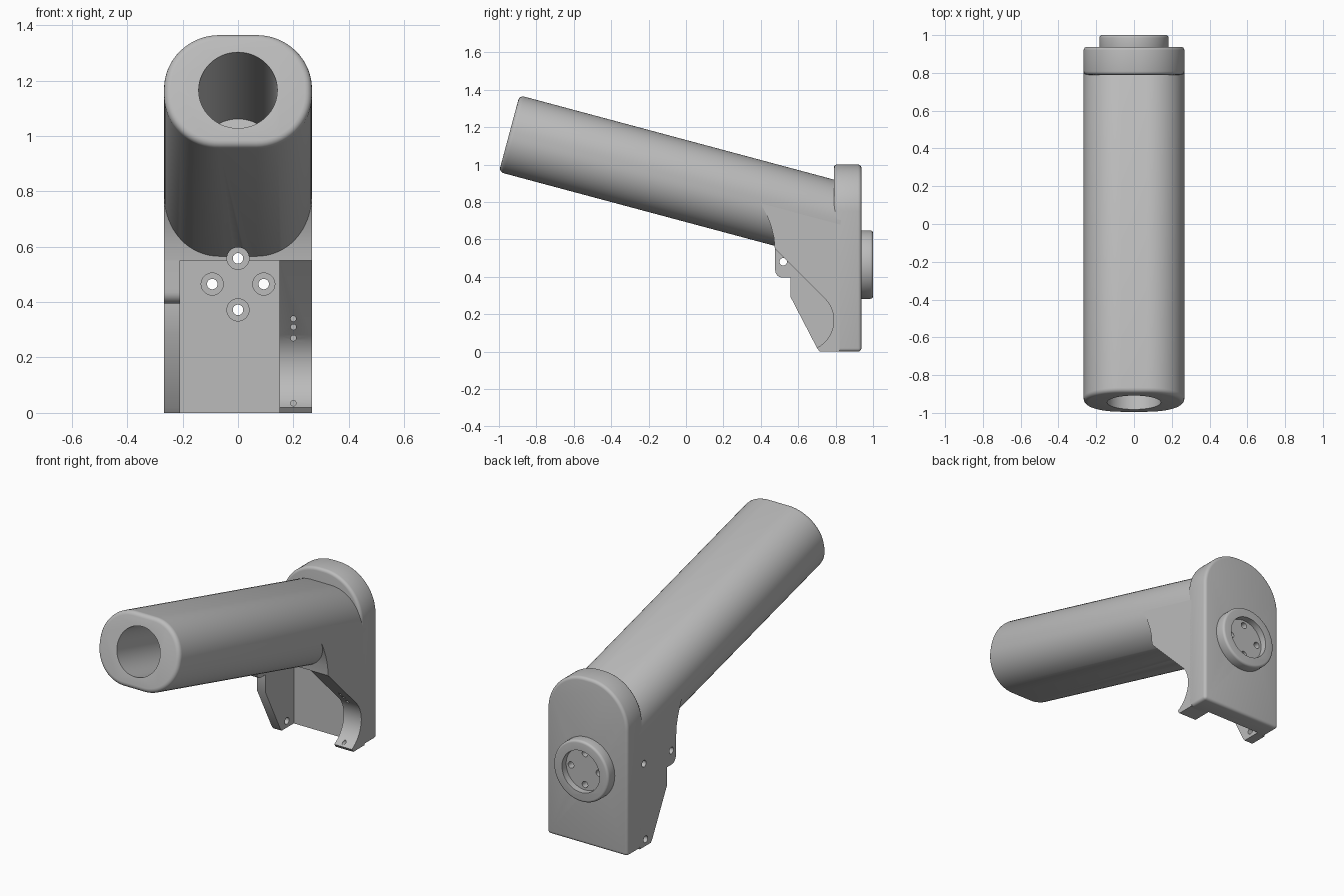
import bpy, bmesh
from math import sin, cos, pi, radians
from mathutils import Vector, Matrix

cube = bpy.data.objects.get("Cube")
if cube:
    bpy.data.objects.remove(cube)

grey = bpy.data.materials.new("plain grey")
grey.use_nodes = True
grey.diffuse_color = (0.5, 0.5, 0.5, 1)
grey.node_tree.nodes["Principled BSDF"].inputs["Base Color"].default_value = (0.5, 0.5, 0.5, 1)

HALF = 0.267                      # half width of the whole body
TILT = radians(15)
AXIS = Vector((0, cos(TILT), -sin(TILT)))
UP = Vector((0, sin(TILT), cos(TILT)))
TIP = Vector((0, -0.945, 1.165))  # centre of the arm's open end
X, Y, Z = Vector((1, 0, 0)), Vector((0, 1, 0)), Vector((0, 0, 1))


def prism(name, points, origin, u, v, sweep):
    """Extrude a 2D outline, drawn along u and v, by the sweep vector."""
    bm = bmesh.new()
    face = bm.faces.new([bm.verts.new(origin + u * a + v * b) for a, b in points])
    new = bmesh.ops.extrude_face_region(bm, geom=[face])["geom"]
    bmesh.ops.translate(bm, vec=sweep, verts=[g for g in new if isinstance(g, bmesh.types.BMVert)])
    bmesh.ops.recalc_face_normals(bm, faces=bm.faces)
    mesh = bpy.data.meshes.new(name)
    bm.to_mesh(mesh)
    bm.free()
    mesh.materials.append(grey)
    obj = bpy.data.objects.new(name, mesh)
    bpy.context.collection.objects.link(obj)
    return obj


def arc(cx, cy, r, start, end, n):
    return [(cx + r * cos(radians(start + (end - start) * i / n)),
             cy + r * sin(radians(start + (end - start) * i / n))) for i in range(n + 1)]


def rod(name, centre, r, sweep, u, v, n=48):
    return prism(name, arc(0, 0, r, 0, 360, n)[:-1], Vector(centre), u, v, sweep)


def apply(obj, kind, **settings):
    mod = obj.modifiers.new(kind, kind)
    for key, value in settings.items():
        setattr(mod, key, value)
    bpy.ops.object.select_all(action='DESELECT')
    bpy.context.view_layer.objects.active = obj
    obj.select_set(True)
    bpy.ops.object.modifier_apply(modifier=mod.name)


def soften(obj, width):
    apply(obj, 'BEVEL', width=width, segments=4, limit_method='ANGLE', angle_limit=radians(40))


def cut(obj, cutters):
    for cutter in cutters:
        apply(obj, 'BOOLEAN', operation='DIFFERENCE', solver='EXACT', object=cutter)


# Tilted arm with a rounded rectangular section
R, TALL = 0.2, 0.212
dx, dz = HALF - R, TALL - R
section = (arc(dx, dz, R, 0, 90, 16) + arc(-dx, dz, R, 90, 180, 16)
           + arc(-dx, -dz, R, 180, 270, 16) + arc(dx, -dz, R, 270, 360, 16))
arm = prism("arm", section, TIP, X, UP, AXIS * 1.86)
soften(arm, 0.025)

# Arched back plate
plate_outline = [(-HALF, 0), (HALF, 0)] + arc(HALF - 0.25, 0.75, 0.25, 0, 90, 20) \
    + arc(0.25 - HALF, 0.75, 0.25, 90, 180, 20)
back_plate = prism("back_plate", plate_outline, Vector((0, 0.79, 0)), X, Z, Y * 0.148)
soften(back_plate, 0.018)

# Block joining the arm to the plate
block_outline = [(0.395, 0.80), (0.43, 0.735), (0.455, 0.67), (0.47, 0.61),
                 (0.475, 0.55), (0.82, 0.55), (0.82, 0.69)]
neck_block = prism("neck_block", block_outline, X * -HALF, Y, Z, X * 2 * HALF)

# Side cheek with a scooped front edge
scoop = [(0.475, 0.55)] + arc(0.625, 0.167, 0.165, 43, -63, 16) \
    + [(0.715, 0), (0.82, 0), (0.82, 0.55)]
scooped_cheek = prism("scooped_cheek", scoop, X * 0.15, Y, Z, X * (HALF - 0.15))

# Thin side cheek with a stepped front edge
step = [(0.475, 0.55), (0.477, 0.45)] + arc(0.517, 0.435, 0.04, 180, 270, 6) \
    + [(0.56, 0.395), (0.56, 0.29), (0.70, 0.02), (0.715, 0), (0.82, 0), (0.82, 0.55)]
stepped_cheek = prism("stepped_cheek", step, X * -HALF, Y, Z, X * (HALF - 0.21))

# Round flange on the back
HUB = 0.465
flange = rod("flange", (0, 0.92, HUB), 0.183, Y * 0.08, X, Z, 64)
soften(flange, 0.014)

# Cutters: bore, pocket, flange recess and screw holes
bore = rod("bore_cutter", TIP - AXIS * 0.1, 0.142, AXIS * 1.03, X, UP, 64)
pocket = prism("pocket_cutter", [(-0.21, -0.1), (0.15, -0.1), (0.15, 0.55), (-0.21, 0.55)],
               Y * 0.3, X, Z, Y * 0.53)
recess = rod("recess_cutter", (0, 0.96, HUB), 0.125, Y * 0.1, X, Z, 64)
counterbores, screw_holes = [], []
for i in range(4):
    a = i * pi / 2
    x, z = 0.093 * cos(a), HUB + 0.093 * sin(a)
    counterbores.append(rod("counterbore_cutter", (x, 0.3, z), 0.04, Y * 0.57, X, Z, 32))
    screw_holes.append(rod("screw_cutter", (x, 0.8, z), 0.019, Y * 0.3, X, Z, 24))
side_holes = [rod("side_hole_cutter", (-0.3, y, z), 0.02, X * 0.12, Y, Z, 24)
              for y, z in ((0.78, 0.5), (0.52, 0.48), (0.765, 0.04))]
pin_holes = [rod("pin_hole_cutter", (0.2, 0.5, z), 0.01, Y * 0.33, X, Z, 16)
             for z in (0.34, 0.31, 0.27, 0.035)]

cut(arm, [bore, pocket] + counterbores + screw_holes)
cut(back_plate, [pocket] + counterbores + screw_holes + side_holes[:1] + pin_holes)
cut(neck_block, counterbores[1:2])
cut(scooped_cheek, pin_holes)
cut(stepped_cheek, side_holes)
cut(flange, [recess] + screw_holes)

for helper in [bore, pocket, recess] + counterbores + screw_holes + side_holes + pin_holes:
    bpy.data.objects.remove(helper)

# Smooth shading with sharp edges kept
bpy.ops.object.select_all(action='DESELECT')
for part in (arm, back_plate, neck_block, scooped_cheek, stepped_cheek, flange):
    part.select_set(True)
bpy.context.view_layer.objects.active = arm
bpy.ops.object.shade_smooth_by_angle(angle=radians(30))
